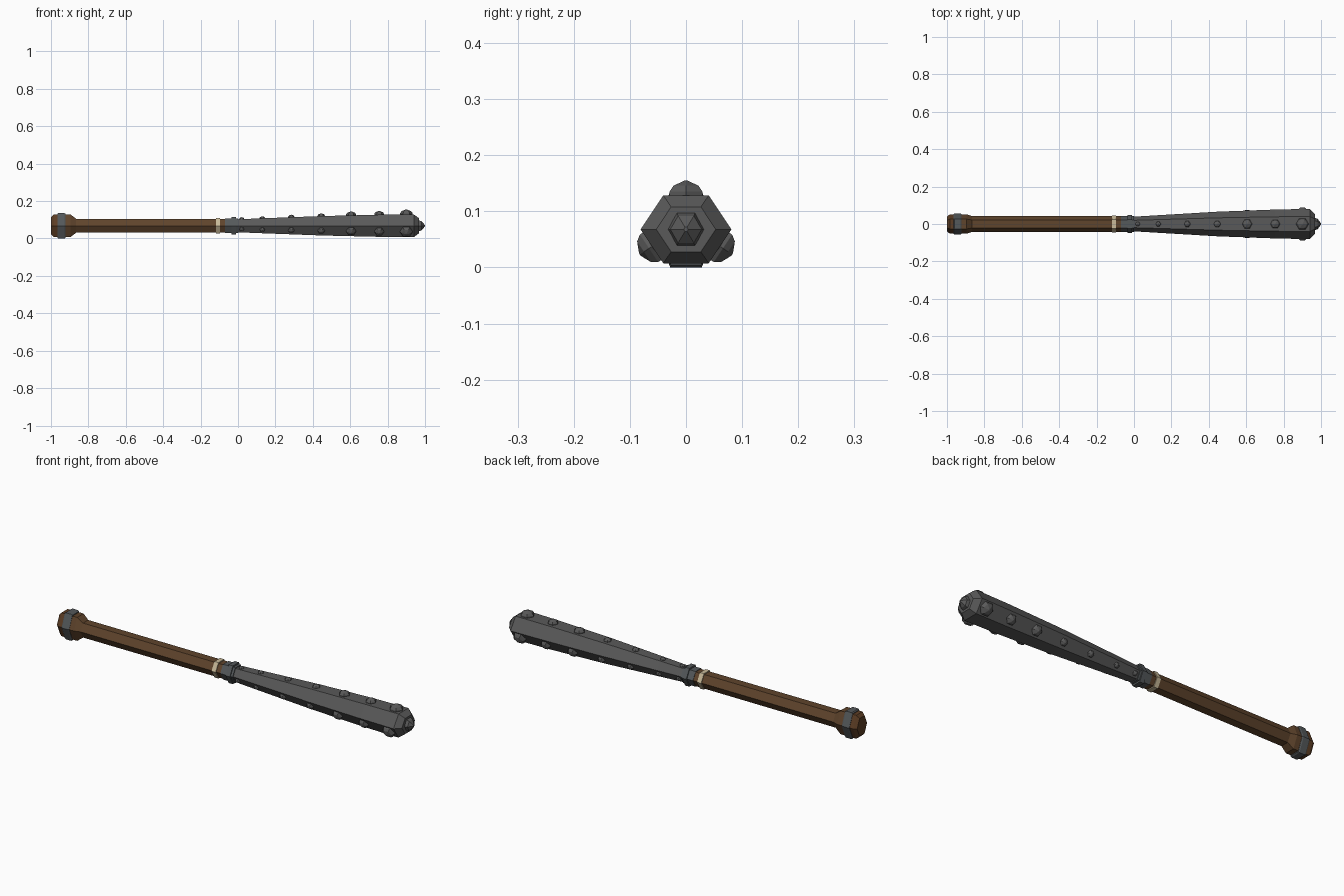
import bpy, bmesh, math
from mathutils import Vector, Matrix

if "Cube" in bpy.data.objects:
    bpy.data.objects.remove(bpy.data.objects["Cube"])

CZ = 0.068  # height of the long axis


def material(name, rgb):
    m = bpy.data.materials.new(name)
    m.diffuse_color = (*rgb, 1)
    m.use_nodes = True
    m.node_tree.nodes["Principled BSDF"].inputs["Base Color"].default_value = m.diffuse_color
    return m


IRON = material("dark iron", (0.10, 0.10, 0.10))
STEEL = material("blue grey steel", (0.09, 0.10, 0.105))
WOOD = material("brown wood", (0.115, 0.058, 0.025))
DARK_WOOD = material("reddish brown wood", (0.11, 0.048, 0.018))
CORD = material("beige cord", (0.58, 0.49, 0.32))


def finish(name, bm, mat):
    bmesh.ops.recalc_face_normals(bm, faces=bm.faces)
    me = bpy.data.meshes.new(name)
    bm.to_mesh(me)
    bm.free()
    me.materials.append(mat)
    ob = bpy.data.objects.new(name, me)
    bpy.context.collection.objects.link(ob)
    return ob


def loft(name, profile, mat, matrix=None):
    """Six-sided loft along x; profile rows are (x, y radius, z half height)."""
    bm = bmesh.new()
    rings = []
    for x, ry, hz in profile:
        ring = []
        for k in range(6):
            a = k * math.pi / 3
            ring.append(bm.verts.new((x, ry * math.cos(a), hz * math.sin(a) / math.sin(math.pi / 3))))
        rings.append(ring)
    for r, s in zip(rings, rings[1:]):
        for k in range(6):
            j = (k + 1) % 6
            bm.faces.new((r[k], r[j], s[j], s[k]))
    bm.faces.new(rings[0])
    bm.faces.new(rings[-1])
    bm.transform(matrix or Matrix.Translation((0, 0, CZ)))
    return finish(name, bm, mat)


# wooden shaft with flared end
loft("handle", [(-0.925, 0.052, 0.060), (-0.895, 0.052, 0.060), (-0.865, 0.042, 0.037),
                (-0.065, 0.042, 0.036)], WOOD)
loft("pommel_end", [(-1.0, 0.040, 0.046), (-0.985, 0.051, 0.060), (-0.92, 0.051, 0.060)], DARK_WOOD)
loft("pommel_band", [(-0.965, 0.053, 0.064), (-0.96, 0.056, 0.068),
                     (-0.928, 0.056, 0.068), (-0.922, 0.053, 0.064)], STEEL)

# cord wrap and metal collar
loft("cord_wrap", [(-0.118, 0.046, 0.041), (-0.095, 0.046, 0.041)], CORD)
loft("neck_sleeve", [(-0.07, 0.044, 0.039), (0.0, 0.044, 0.039)], STEEL)
loft("collar_ring", [(-0.036, 0.049, 0.047), (-0.012, 0.049, 0.047)], STEEL)

# tapered iron head
HEAD = [(-0.02, 0.038, 0.034), (0.13, 0.047, 0.040), (0.45, 0.066, 0.052),
        (0.75, 0.077, 0.059), (0.94, 0.081, 0.0605)]
loft("club_head", HEAD + [(0.968, 0.053, 0.040)], IRON)
loft("tip_point", [(0.96, 0.034, 0.032), (0.982, 0.028, 0.024), (0.999, 0.004, 0.004)], IRON)


def head_size(x):
    for (x0, y0, z0), (x1, y1, z1) in zip(HEAD, HEAD[1:]):
        if x <= x1:
            t = (x - x0) / (x1 - x0)
            return y0 + t * (y1 - y0), z0 + t * (z1 - z0)


# three rows of six-sided studs: top face and the two lower side faces
STUDS = [(0.02, 0.013), (0.13, 0.014), (0.285, 0.017), (0.445, 0.019),
         (0.605, 0.027), (0.755, 0.026), (0.90, 0.034)]
for i, (x, r) in enumerate(STUDS):
    ry, hz = head_size(x)
    rows = {"top": (Vector((x, 0, hz)), Vector((0, 0, 1)))}
    for side, s in (("front", -1), ("back", 1)):
        rows[side] = (Vector((x, s * 0.75 * ry, -0.5 * hz)),
                      Vector((0, s * hz, -0.5 * ry)).normalized())
    for row, (p, n) in rows.items():
        t = Vector((1, 0, 0))
        rot = Matrix((n, t, n.cross(t))).transposed().to_4x4()
        m = Matrix.Translation(p + Vector((0, 0, CZ))) @ rot
        h = 0.866
        loft(f"stud_{row}_{i + 1}", [(-0.006, r, r * h), (0.2 * r, r, r * h), (0.52 * r, 0.75 * r, 0.75 * r * h),
                                     (0.78 * r, 0.1 * r, 0.1 * r * h)], IRON, m)
